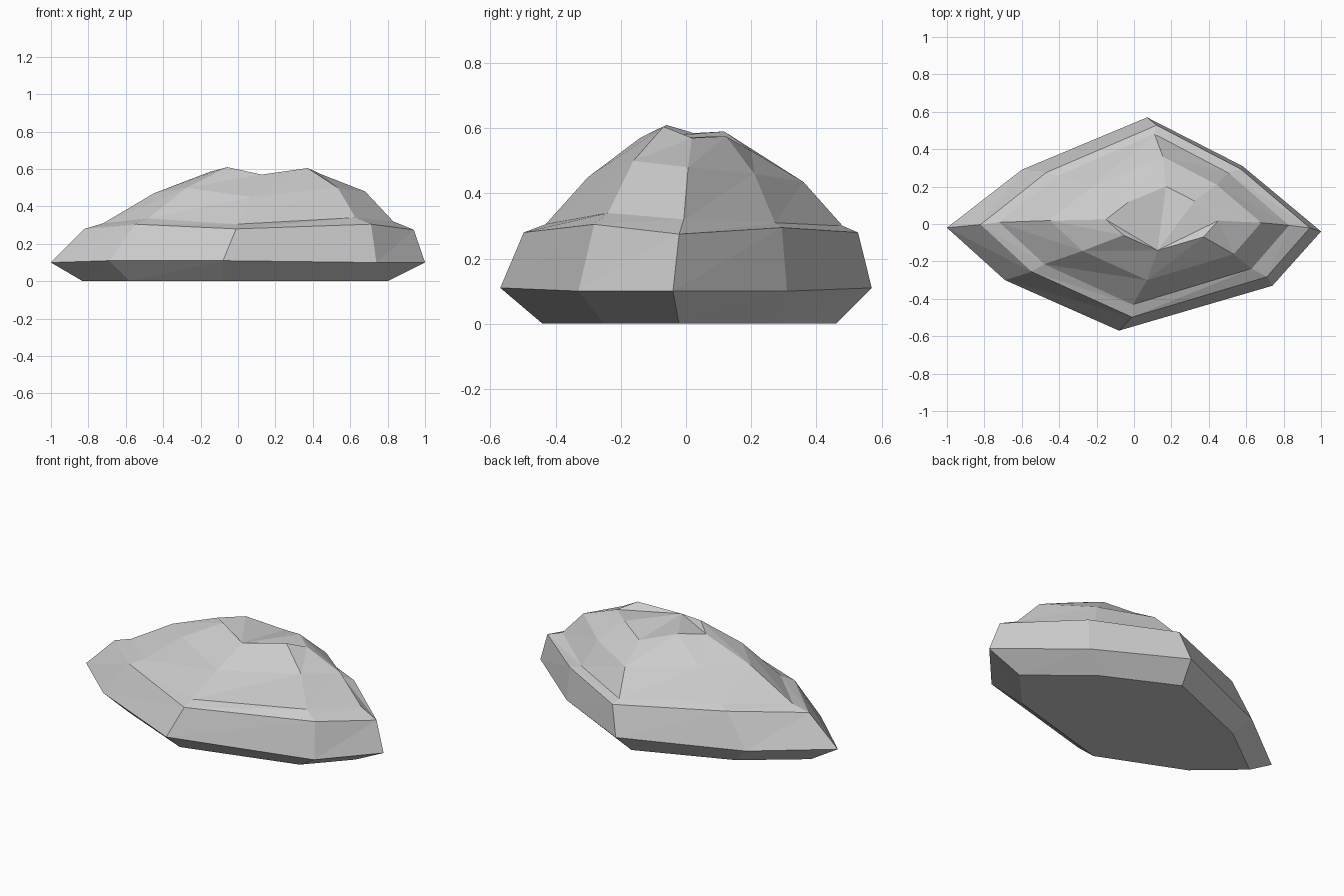
import bpy
import bmesh

default_cube = bpy.data.objects.get("Cube")
if default_cube:
    bpy.data.objects.remove(default_cube, do_unlink=True)


def make_material(name, colour):
    material = bpy.data.materials.new(name)
    material.use_nodes = True
    material.diffuse_color = colour
    material.node_tree.nodes["Principled BSDF"].inputs["Base Color"].default_value = colour
    return material


# Widest outline of the boulder, counter-clockwise from its right-hand tip
outline = [(-1, -.02), (-.69, -.3), (-.08, -.57), (.74, -.33),
           (1, -.04), (.58, .31), (.07, .57), (-.6, .29)]

# Each level: scale, shift and the height of every corner
levels = [
    dict(scale=(.815, .79), shift=(-.015, .01), heights=[0] * len(outline)),
    dict(scale=(1, 1), shift=(0, 0),
         heights=[.1, .11, .11, .1, .1, .1, .11, .1]),
    dict(scale=(.88, .9), shift=(.06, .015),
         heights=[.28, .305, .28, .305, .275, .295, .28, .3]),
    dict(scale=(.775, .8), shift=(.055, .025),
         heights=[.31, .335, .305, .34, .32, .31, .3, .32]),
    dict(scale=(.565, .58), shift=(.115, .03),
         heights=[.47, .5, .45, .5, .48, .46, .435, .47]),
    dict(scale=(.3, .3), shift=(.15, .03),
         heights=[.585, .61, .57, .605, .57, .575, .53, .59]),
]


def add_ring(bm, level):
    (sx, sy), (dx, dy) = level["scale"], level["shift"]
    return [bm.verts.new((x * sx + dx, y * sy + dy, z))
            for (x, y), z in zip(outline, level["heights"])]


def bridge(bm, lower, upper):
    count = len(lower)
    for i in range(count):
        j = (i + 1) % count
        bm.faces.new((lower[i], lower[j], upper[j]))
        bm.faces.new((lower[i], upper[j], upper[i]))


bm = bmesh.new()
rings = [add_ring(bm, level) for level in levels]

# Faceted sides
for lower, upper in zip(rings, rings[1:]):
    bridge(bm, lower, upper)

# Flat underside
bm.faces.new(list(reversed(rings[0])))

# Dished crown, fanned from the notch in its front edge
notch = 2
crown = rings[-1][notch:] + rings[-1][:notch]
for a, b in zip(crown[1:], crown[2:]):
    bm.faces.new((crown[0], a, b))

mesh = bpy.data.meshes.new("boulder")
bm.to_mesh(mesh)
bm.free()
mesh.materials.append(make_material("stone grey", (.6, .6, .6, 1)))
boulder = bpy.data.objects.new("boulder", mesh)
bpy.context.collection.objects.link(boulder)
